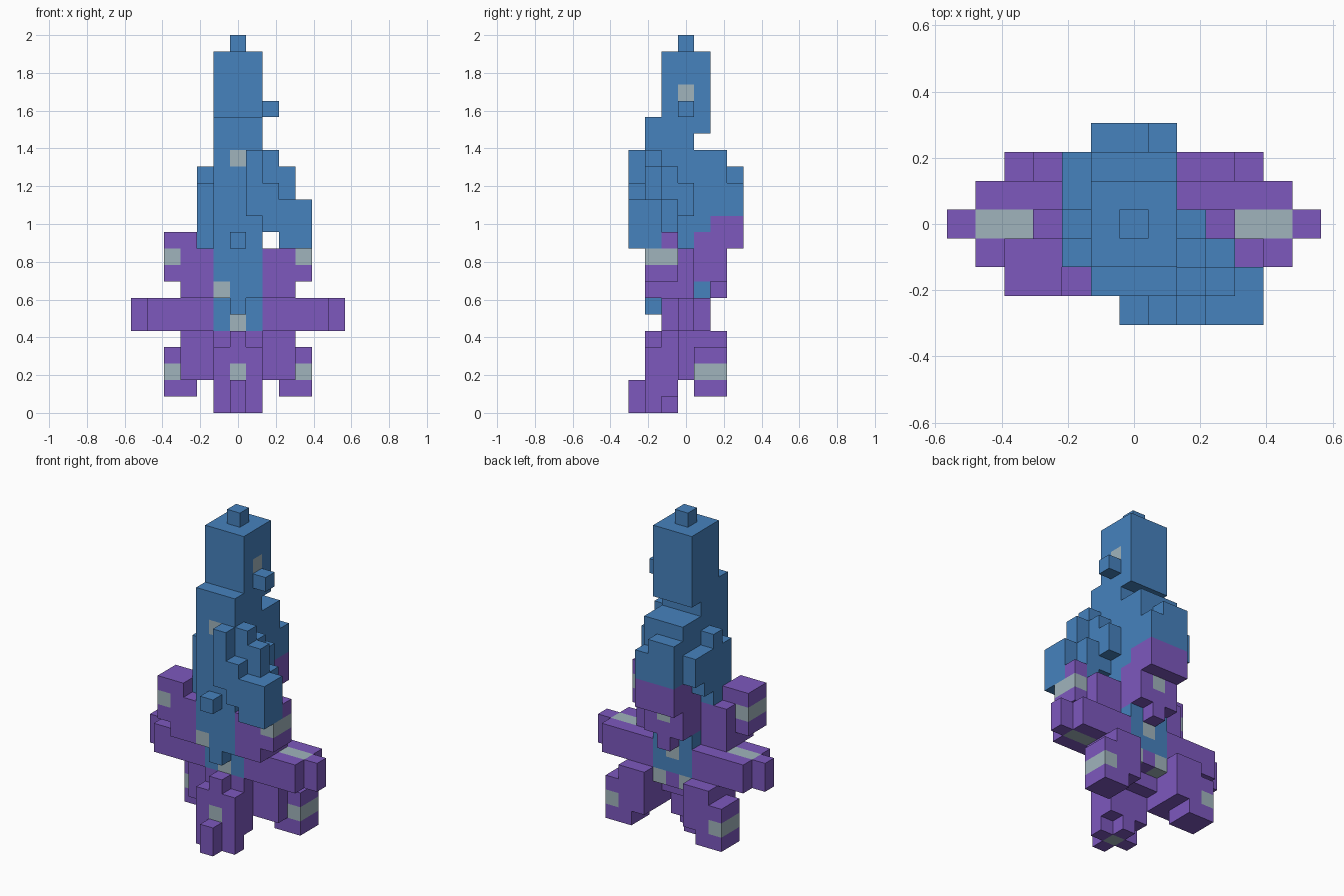
import bpy, bmesh, math
from mathutils import Vector

if "Cube" in bpy.data.objects:
    bpy.data.objects.remove(bpy.data.objects["Cube"], do_unlink=True)

U = 2 / 23  # edge length of one cube


def material(name, rgb):
    m = bpy.data.materials.new(name)
    m.use_nodes = True
    m.diffuse_color = (*rgb, 1)
    m.node_tree.nodes["Principled BSDF"].inputs["Base Color"].default_value = (*rgb, 1)
    return m


MATS = [material("blue", (0.061, 0.223, 0.515)),
        material("purple", (0.205, 0.098, 0.515)),
        material("pale_grey", (0.352, 0.456, 0.503))]
BLUE, PURPLE, GREY = range(3)
cells = {}  # (x, y, z) -> (part, colour)


def box(part, colour, x, y, z):
    """Fill an inclusive range of cubes; later boxes replace earlier ones."""
    for i in range(x[0], x[1] + 1):
        for j in range(y[0], y[1] + 1):
            for k in range(z[0], z[1] + 1):
                cells[i, j, k] = (part, colour)


def pair(part, colour, x, y, z):
    """The same box on both sides."""
    box("left_" + part, colour, x, y, z)
    box("right_" + part, colour, (-x[1], -x[0]), y, z)


# Body core
box("body", BLUE, (-1, 1), (-1, 1), (5, 7))
box("body", BLUE, (-1, 1), (-2, 1), (8, 15))
box("body", BLUE, (-1, 1), (-2, -2), (7, 7))
box("body", BLUE, (0, 0), (-2, -2), (6, 6))
box("body", BLUE, (0, 0), (-3, -3), (10, 10))
box("body", BLUE, (-1, 1), (2, 2), (12, 15))
box("body", BLUE, (-1, 0), (3, 3), (12, 14))
box("body", BLUE, (1, 1), (3, 3), (12, 13))
box("body", GREY, (-1, -1), (-2, -2), (7, 7))
box("body", GREY, (0, 0), (-1, -1), (5, 5))
box("body", GREY, (0, 0), (1, 1), (6, 6))
box("body", GREY, (0, 0), (-2, -2), (15, 15))

# Neck, head and tip
box("neck", BLUE, (-1, 1), (-2, 0), (16, 16))
box("neck", BLUE, (-1, 1), (-2, 1), (17, 17))
box("head", BLUE, (-1, 1), (-1, 1), (18, 21))
box("head", GREY, (1, 1), (0, 0), (19, 19))
box("head_side_knob", BLUE, (2, 2), (0, 0), (18, 18))
box("head_tip", BLUE, (0, 0), (0, 0), (22, 22))

# Middle arms
pair("arm", PURPLE, (2, 5), (-1, 1), (5, 6))
pair("arm", PURPLE, (6, 6), (0, 0), (5, 6))
pair("arm", GREY, (4, 5), (0, 0), (5, 6))

# Upper limbs at the front corners
pair("upper_limb", PURPLE, (2, 3), (-2, 0), (7, 9))
pair("upper_limb", PURPLE, (3, 4), (-2, -1), (8, 10))
pair("upper_limb", GREY, (4, 4), (-2, -1), (9, 9))

# Upper limb at the back
box("back_limb", PURPLE, (-1, 1), (1, 1), (8, 10))
box("back_limb", PURPLE, (-1, 1), (2, 2), (8, 11))
box("back_limb", PURPLE, (-1, 1), (3, 3), (10, 11))
box("back_limb", PURPLE, (0, 0), (2, 2), (7, 7))
box("back_limb", GREY, (0, 0), (2, 2), (9, 9))

# Stepped shoulder on the left
for x, y, z in (((1, 1), (-3, -3), (12, 15)), ((2, 2), (-3, -3), (11, 13)),
                ((2, 2), (-2, -2), (11, 15)), ((2, 2), (-1, -1), (11, 14)),
                ((2, 2), (0, 0), (12, 13)), ((3, 4), (-3, -2), (10, 12)),
                ((3, 3), (-2, -2), (13, 14)), ((3, 3), (-1, -1), (10, 12))):
    box("left_shoulder", BLUE, x, y, z)

# Smaller shoulder on the right
for y, z in ((-1, (10, 13)), (0, (10, 14)), (1, (11, 13)), (2, (12, 13))):
    box("right_shoulder", BLUE, (-2, -2), (y, y), z)

# Hips joining the lower legs
box("hips", PURPLE, (-1, 1), (-1, 1), (4, 4))
box("hips", PURPLE, (-1, 1), (0, 0), (3, 3))
for s in (-1, 1):
    box("hips", GREY, (s, s), (1, 1), (4, 4))

# Front leg and foot
box("front_leg", PURPLE, (-1, 1), (-2, -2), (0, 3))
box("front_leg", PURPLE, (-1, 1), (-1, -1), (1, 3))
box("front_leg", PURPLE, (0, 0), (-2, -2), (4, 4))
box("front_leg", PURPLE, (0, 0), (-1, -1), (0, 0))
box("front_leg", PURPLE, (0, 0), (-3, -3), (0, 1))
box("front_leg", GREY, (0, 0), (-2, -2), (2, 2))
box("front_leg", GREY, (0, 0), (-2, -2), (0, 0))

# Back legs at the rear corners
pair("back_leg", PURPLE, (2, 3), (0, 2), (2, 4))
pair("back_leg", PURPLE, (3, 4), (1, 2), (1, 3))
pair("back_leg", GREY, (4, 4), (1, 2), (2, 2))

# Skin each part with its exposed cube faces, then merge flat areas
DIRS = [Vector(d) for d in ((1, 0, 0), (-1, 0, 0), (0, 1, 0),
                            (0, -1, 0), (0, 0, 1), (0, 0, -1))]
for part in dict.fromkeys(p for p, _ in cells.values()):
    bm = bmesh.new()
    for cell, (name, colour) in cells.items():
        if name != part:
            continue
        c = Vector(cell)
        for d in DIRS:
            if tuple(int(v) for v in c + d) in cells:
                continue
            a = Vector((d.y, d.z, d.x))
            b = d.cross(a)
            mid = c + Vector((0, 0, 0.5)) + d / 2
            f = bm.faces.new([bm.verts.new((mid + (a * p + b * q) / 2) * U)
                              for p, q in ((1, 1), (-1, 1), (-1, -1), (1, -1))])
            f.material_index = colour
    bmesh.ops.remove_doubles(bm, verts=bm.verts, dist=0.001)
    bmesh.ops.dissolve_limit(bm, angle_limit=math.radians(1), verts=bm.verts,
                             edges=bm.edges, delimit={'MATERIAL'})
    mesh = bpy.data.meshes.new(part)
    bm.to_mesh(mesh)
    bm.free()
    for m in MATS:
        mesh.materials.append(m)
    bpy.context.collection.objects.link(bpy.data.objects.new(part, mesh))
